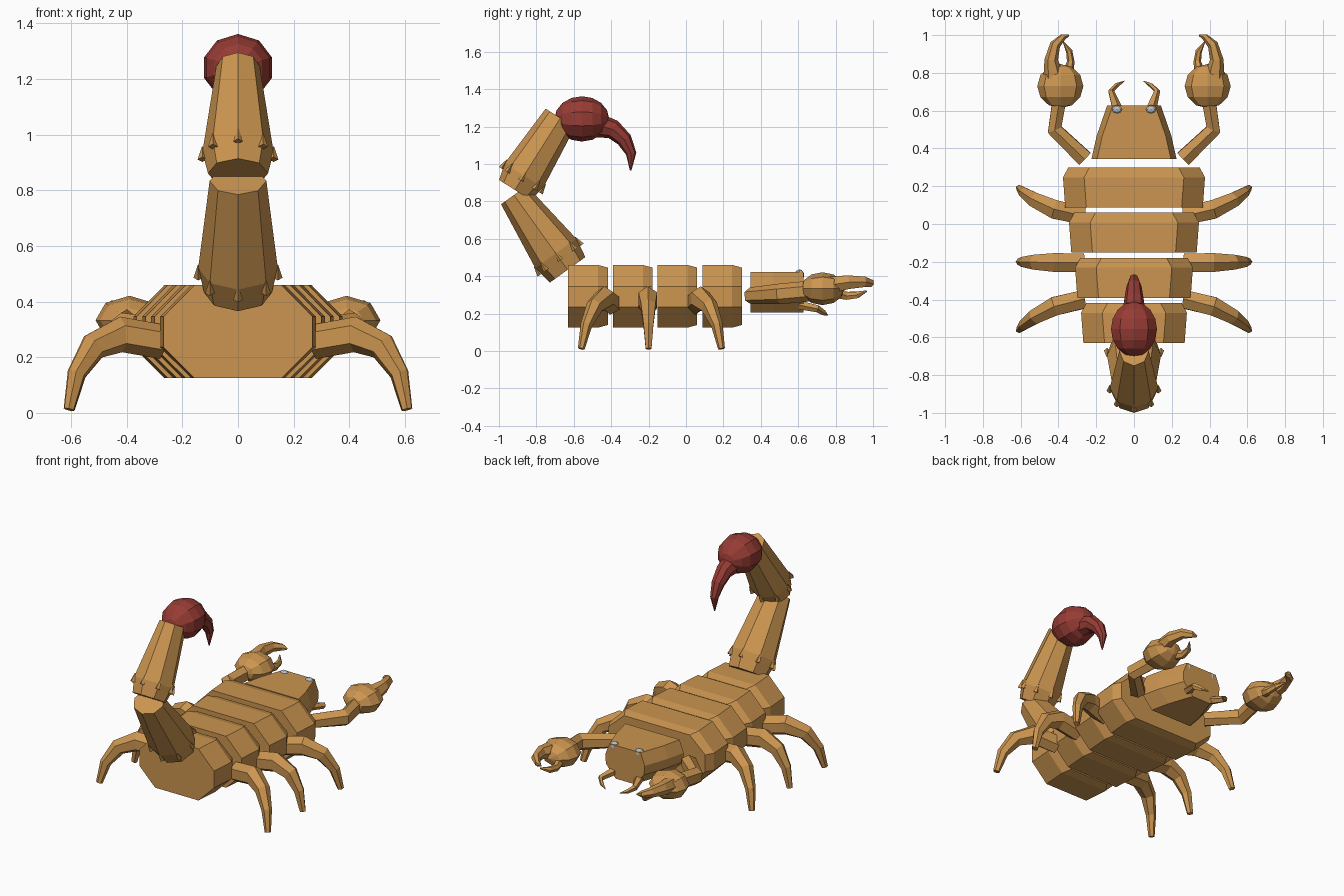
import bpy, bmesh, math
from mathutils import Vector, Matrix

if "Cube" in bpy.data.objects:
    bpy.data.objects.remove(bpy.data.objects["Cube"])


def material(name, rgb):
    m = bpy.data.materials.new(name)
    m.diffuse_color = (*rgb, 1)
    m.use_nodes = True
    m.node_tree.nodes["Principled BSDF"].inputs["Base Color"].default_value = m.diffuse_color
    return m


TAN = material("tan shell", (0.60, 0.30, 0.08))
RED = material("red sting", (0.31, 0.045, 0.035))
GREY = material("grey eye", (0.48, 0.53, 0.60))


def finish(name, bm, mat):
    bmesh.ops.recalc_face_normals(bm, faces=bm.faces)
    me = bpy.data.meshes.new(name)
    bm.to_mesh(me)
    bm.free()
    me.materials.append(mat)
    ob = bpy.data.objects.new(name, me)
    bpy.context.collection.objects.link(ob)
    return ob


def loft(name, rings, mat):
    """Skin a list of equal-length point rings and cap both ends."""
    bm = bmesh.new()
    vs = [[bm.verts.new(p) for p in r] for r in rings]
    n = len(vs[0])
    for a, b in zip(vs, vs[1:]):
        for i in range(n):
            j = (i + 1) % n
            bm.faces.new((a[i], a[j], b[j], b[i]))
    bm.faces.new(vs[0])
    bm.faces.new(vs[-1])
    return finish(name, bm, mat)


def tube(name, path, mat, sides=6, side_axis=None, phase=0.0):
    """path: (x, y, z, radius along side axis, radius across it)."""
    pts = [Vector(p[:3]) for p in path]
    rings = []
    for i, p in enumerate(path):
        t = (pts[min(i + 1, len(pts) - 1)] - pts[max(i - 1, 0)]).normalized()
        u = Vector(side_axis or (1, 0, 0))
        u = (u - t * u.dot(t)).normalized()
        v = t.cross(u)
        rings.append([pts[i] + u * p[3] * math.cos(a) + v * p[4] * math.sin(a)
                      for a in (math.tau * k / sides + phase for k in range(sides))])
    return loft(name, rings, mat)


def ball(name, loc, size, mat, seg=8, rings=6, along_y=False):
    bm = bmesh.new()
    bmesh.ops.create_uvsphere(bm, u_segments=seg, v_segments=rings, radius=1)
    if along_y:
        bmesh.ops.rotate(bm, verts=bm.verts, matrix=Matrix.Rotation(math.pi / 2, 3, 'X'))
    bmesh.ops.scale(bm, verts=bm.verts, vec=size)
    bmesh.ops.translate(bm, verts=bm.verts, vec=loc)
    return finish(name, bm, mat)


# Body plates: chamfered octagonal blocks, wider towards the head
def plate_ring(y, hw, inset):
    w, lo, hi = hw - inset, 0.125 + inset * 0.5, 0.46 - inset * 0.5
    c = w - 0.112
    return [(c, y, hi), (w, y, 0.346), (w, y, 0.236), (c, y, lo),
            (-c, y, lo), (-w, y, 0.236), (-w, y, 0.346), (-c, y, hi)]


for i in range(4):
    y, hw = -0.63 + 0.239 * i, 0.28 + 0.032 * i
    loft(f"body_plate_{i + 1}", [plate_ring(y, hw - 0.012, 0), plate_ring(y + 0.16, hw, 0),
                                 plate_ring(y + 0.212, hw, 0.028)], TAN)


# Head: tapering wedge
def head_ring(y, w):
    half = [(w - 0.03, 0.423), (w, 0.345), (w - 0.005, 0.285), (w - 0.075, 0.207)]
    return [(x, y, z) for x, z in half] + [(-x, y, z) for x, z in reversed(half)]


loft("head", [head_ring(0.345, 0.225), head_ring(0.466, 0.198), head_ring(0.628, 0.142)], TAN)

for s, side in ((-1, "left"), (1, "right")):
    # Eyes and small mouth hooks
    ball(f"eye_{side}", (s * 0.09, 0.606, 0.405), (0.034, 0.026, 0.031), GREY, 8, 6)
    tube(f"mouth_hook_{side}", [(s * 0.09, 0.61, 0.245, 0.03, 0.024),
                                (s * 0.122, 0.705, 0.225, 0.017, 0.02),
                                (s * 0.09, 0.735, 0.205, 0.012, 0.015),
                                (s * 0.05, 0.757, 0.192, 0.002, 0.002)], TAN, 5)

    # Arms
    tube(f"arm_{side}", [(s * 0.26, 0.345, 0.295, 0.05, 0.045),
                         (s * 0.42, 0.50, 0.305, 0.045, 0.055),
                         (s * 0.395, 0.66, 0.32, 0.042, 0.055)],
         TAN, 6, phase=math.pi / 6)

    # Pincers: palm with two curved fingers
    ball(f"palm_{side}", (s * 0.39, 0.73, 0.333), (0.122, 0.117, 0.088), TAN, 8, 6, True)
    tube(f"outer_finger_{side}", [(s * 0.425, 0.78, 0.355, 0.055, 0.05),
                                  (s * 0.438, 0.87, 0.368, 0.036, 0.042),
                                  (s * 0.417, 0.95, 0.37, 0.028, 0.032),
                                  (s * 0.375, 0.99, 0.362, 0.018, 0.022),
                                  (s * 0.345, 0.998, 0.355, 0.003, 0.006)], TAN, 6)
    tube(f"inner_finger_{side}", [(s * 0.35, 0.79, 0.315, 0.03, 0.035),
                                  (s * 0.335, 0.86, 0.295, 0.02, 0.025),
                                  (s * 0.343, 0.915, 0.30, 0.017, 0.02),
                                  (s * 0.375, 0.965, 0.32, 0.003, 0.005)], TAN, 6)

    # Walking legs: same arch, fanned forwards, sideways and backwards
    arch = [(0.27, 0.255, 0.0, 0.062), (0.42, 0.282, 0.22, 0.064), (0.52, 0.238, 0.55, 0.05),
            (0.58, 0.14, 0.83, 0.034), (0.607, 0.012, 1.0, 0.02)]
    for leg, y0, y1 in (("front", 0.045, 0.19), ("middle", -0.205, -0.20), ("rear", -0.40, -0.56)):
        out = Vector((0.34, y1 - y0, 0)).normalized()
        tube(f"{leg}_leg_{side}", [(s * x, y0 + (y1 - y0) * f, z, r * 0.9, r)
                                   for x, z, f, r in arch],
             TAN, 6, (-s * out.y, out.x, 0), math.pi / 6)


# Tail links: eight-sided, bulging near the lower end, with small thorns
def tail_link(name, base, tip, sizes):
    a, b = Vector((0, *base)), Vector((0, *tip))
    path = [(*a.lerp(b, f), rx, rt) for f, rx, rt in sizes]
    tube(name, path, TAN, 8)
    t = (b - a).normalized()
    v = t.cross(Vector((1, 0, 0)))
    f, rx, rt = sizes[1]
    for k in range(8):
        ang = math.tau * k / 8
        p = a.lerp(b, 0.13) + Vector((rx * math.cos(ang), 0, 0)) + v * rt * math.sin(ang)
        q = p + t * 0.055
        tube(f"{name}_thorn_{k + 1}", [(*p, 0.017, 0.017), (*q, 0.002, 0.002)], TAN, 4)


tail_link("tail_lower", (-0.633, 0.434), (-0.92, 0.834),
          [(0, 0.122, 0.117), (0.22, 0.143, 0.135), (1, 0.102, 0.085)])
tail_link("tail_upper", (-0.915, 0.861), (-0.672, 1.246),
          [(0, 0.108, 0.1), (0.2, 0.128, 0.122), (1, 0.078, 0.093)])

# Sting bulb and curved barb
ball("sting_bulb", (0, -0.557, 1.241), (0.128, 0.146, 0.121), RED, 10, 8, True)
tube("sting_barb", [(0, -0.47, 1.205, 0.062, 0.065), (0, -0.39, 1.185, 0.05, 0.052),
                    (0, -0.33, 1.13, 0.04, 0.042), (0, -0.293, 1.055, 0.025, 0.028),
                    (0, -0.296, 0.965, 0.003, 0.004)], RED, 8)
